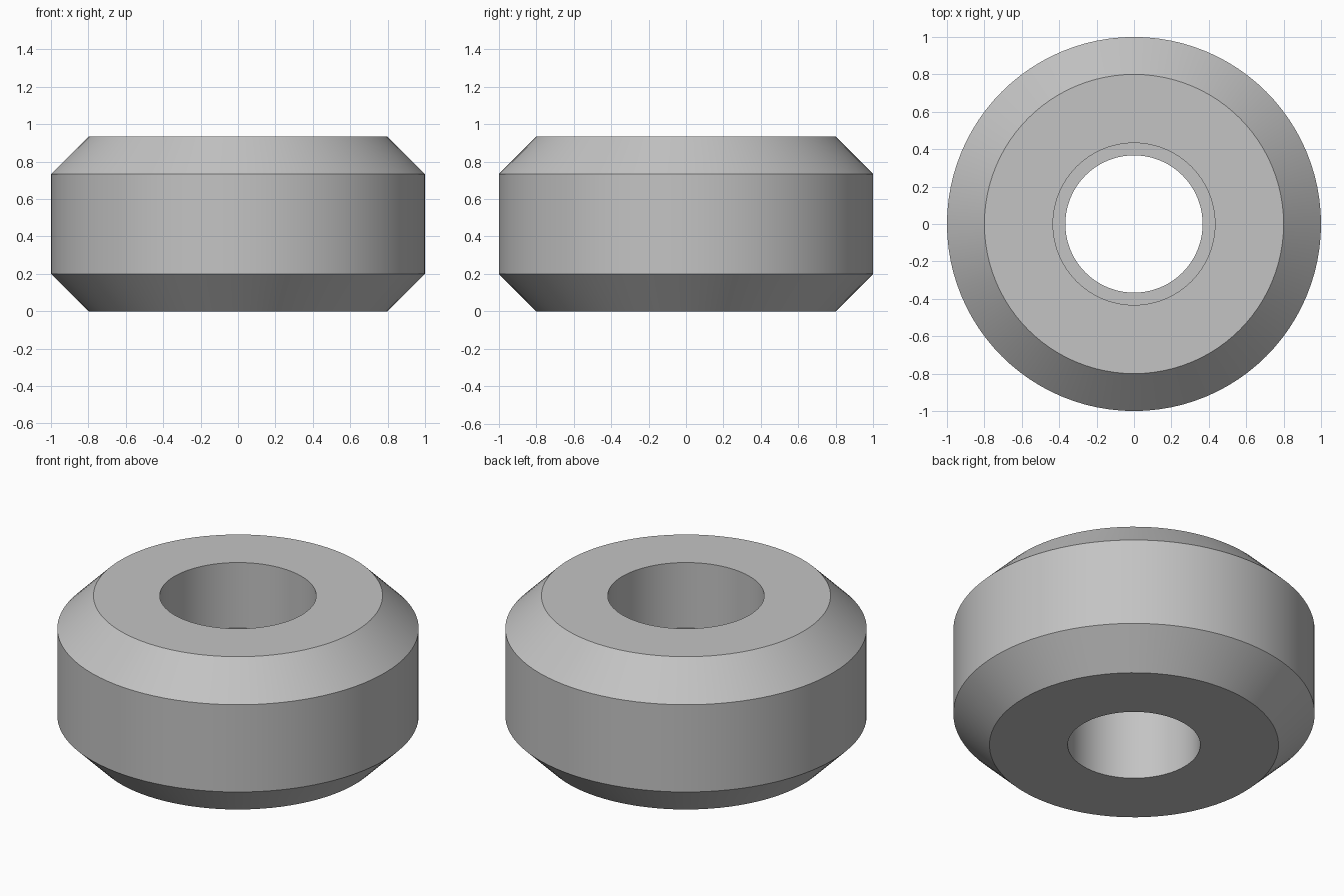
import bpy
import bmesh
from math import radians, tau
from mathutils import Vector

SEGMENTS = 96
cube = bpy.data.objects.get("Cube")
if cube:
    bpy.data.objects.remove(cube, do_unlink=True)

# Plain grey material
grey = bpy.data.materials.new("plain_grey")
grey.use_nodes = True
colour = (0.55, 0.55, 0.55, 1)
grey.diffuse_color = colour
grey.node_tree.nodes["Principled BSDF"].inputs["Base Color"].default_value = colour

# Main dimensions
outer, bore, counterbore = 1.0, 0.367, 0.433
height, chamfer, pocket_depth = 0.933, 0.2, 0.4
ledge = height - pocket_depth

# Closed cross-section: outside chamfers, then the stepped hole
profile = [
    (bore, 0), (outer - chamfer, 0), (outer, chamfer),
    (outer, height - chamfer), (outer - chamfer, height),
    (counterbore, height), (counterbore, ledge), (bore, ledge),
]


def lathe(name, points, material):
    """Revolve a closed profile of (radius, height) points about z."""
    bm = bmesh.new()
    verts = [bm.verts.new((r, 0, z)) for r, z in points]
    edges = [bm.edges.new((v, verts[i - 1])) for i, v in enumerate(verts)]
    bmesh.ops.spin(bm, geom=verts + edges, cent=Vector(), axis=(0, 0, 1),
                   angle=tau, steps=SEGMENTS, use_merge=True)
    bmesh.ops.remove_doubles(bm, verts=bm.verts, dist=0.0001)
    bmesh.ops.recalc_face_normals(bm, faces=bm.faces)
    mesh = bpy.data.meshes.new(name)
    bm.to_mesh(mesh)
    bm.free()
    mesh.materials.append(material)
    obj = bpy.data.objects.new(name, mesh)
    bpy.context.collection.objects.link(obj)
    return obj


# Chamfered ring with a counterbored hole
ring = lathe("chamfered_ring", profile, grey)
bpy.ops.object.select_all(action="DESELECT")
ring.select_set(True)
bpy.context.view_layer.objects.active = ring
bpy.ops.object.shade_smooth_by_angle(angle=radians(30))
